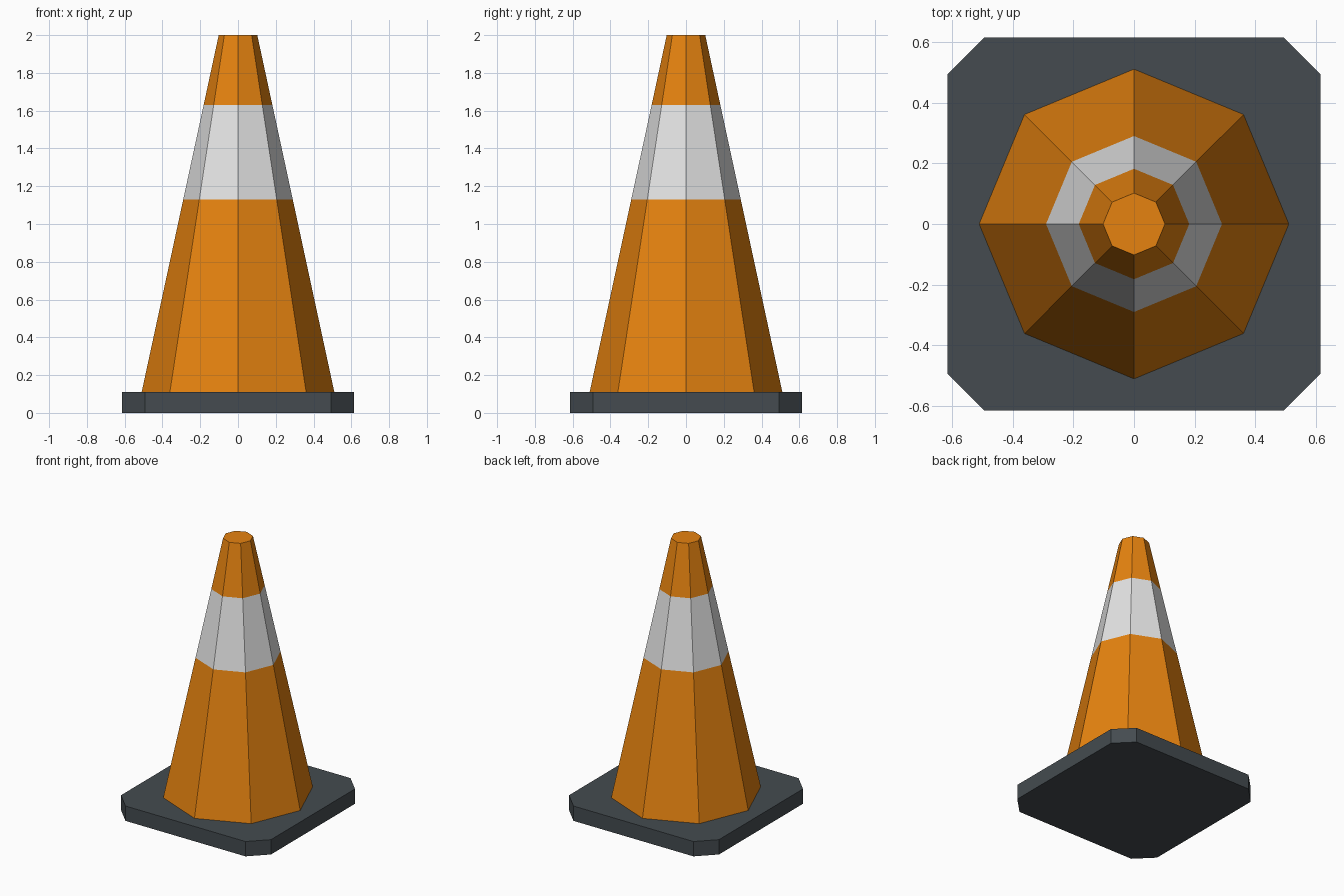
import bpy, bmesh, math

if "Cube" in bpy.data.objects:
    bpy.data.objects.remove(bpy.data.objects["Cube"])


def material(name, rgb):
    m = bpy.data.materials.new(name)
    m.diffuse_color = (*rgb, 1.0)
    m.use_nodes = True
    m.node_tree.nodes["Principled BSDF"].inputs["Base Color"].default_value = m.diffuse_color
    return m


orange = material("orange", (0.79, 0.225, 0.005))
white = material("off white", (0.77, 0.77, 0.77))
dark = material("dark rubber", (0.058, 0.071, 0.08))


def loft(name, rings, mats, cap_bottom=True, band_mats=None):
    """Joins equal-length rings of points into a flat-faced solid."""
    bm = bmesh.new()
    loops = [[bm.verts.new(p) for p in ring] for ring in rings]
    n = len(loops[0])
    for k in range(len(loops) - 1):
        a, b = loops[k], loops[k + 1]
        for i in range(n):
            j = (i + 1) % n
            f = bm.faces.new((a[i], a[j], b[j], b[i]))
            f.material_index = band_mats[k] if band_mats else 0
    bm.faces.new(loops[-1])
    if cap_bottom:
        bm.faces.new(loops[0][::-1])
    me = bpy.data.meshes.new(name)
    bm.to_mesh(me)
    bm.free()
    for m in mats:
        me.materials.append(m)
    ob = bpy.data.objects.new(name, me)
    bpy.context.collection.objects.link(ob)
    return ob


def octagon(r, z):
    return [(r * math.cos(i * math.pi / 4), r * math.sin(i * math.pi / 4), z)
            for i in range(8)]


# Square base slab with cut corners
H, C, T = 0.615, 0.492, 0.11
outline = [(H, -C), (H, C), (C, H), (-C, H), (-H, C), (-H, -C), (-C, -H), (C, -H)]
loft("base", [[(x, y, z) for x, y in outline] for z in (0.0, T)], [dark])

# Eight-sided tapered cone with a pale stripe
R0, R1 = 0.51, 0.102
rings = [octagon(R0 + (R1 - R0) * (z - T) / (2.0 - T), z) for z in (T, 1.13, 1.63, 2.0)]
loft("cone", rings, [orange, white], cap_bottom=False, band_mats=[0, 1, 0])
